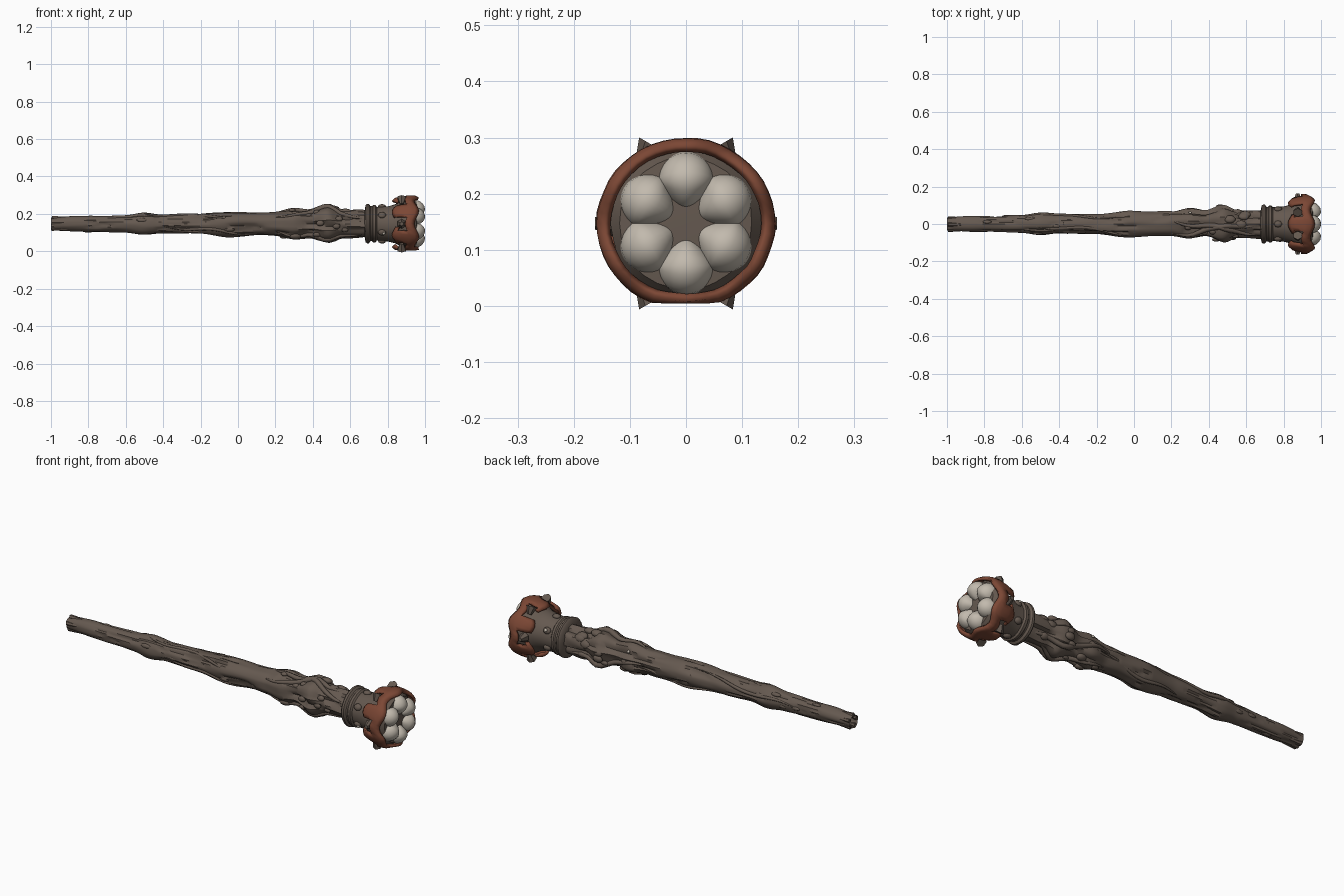
import bpy, bmesh, math, random
from mathutils import Vector, Matrix, noise

random.seed(4)
cube = bpy.data.objects.get("Cube")
if cube:
    bpy.data.objects.remove(cube)

CZ = 0.147  # height of the staff axis


def material(name, rgb):
    m = bpy.data.materials.new(name)
    m.use_nodes = True
    m.diffuse_color = (*rgb, 1)
    bsdf = next(n for n in m.node_tree.nodes if n.type == 'BSDF_PRINCIPLED')
    bsdf.inputs["Base Color"].default_value = (*rgb, 1)
    bsdf.inputs["Roughness"].default_value = 0.8
    return m


BARK = material("bark brown", (0.13, 0.1, 0.08))
RUST = material("rust red", (0.2, 0.063, 0.035))
CREAM = material("cream", (0.54, 0.49, 0.42))


def finish(name, bm, mat, angle=40):
    bmesh.ops.recalc_face_normals(bm, faces=bm.faces[:])
    me = bpy.data.meshes.new(name)
    bm.to_mesh(me)
    bm.free()
    me.materials.append(mat)
    ob = bpy.data.objects.new(name, me)
    bpy.context.collection.objects.link(ob)
    bpy.ops.object.select_all(action='DESELECT')
    ob.select_set(True)
    bpy.context.view_layer.objects.active = ob
    bpy.ops.object.shade_smooth_by_angle(angle=math.radians(angle))
    return ob


def radial(x, r, a):
    """Point at angle a around the staff axis, zero facing +y."""
    return Vector((x, r * math.cos(a), CZ + r * math.sin(a)))


def lathe(bm, rings, n, shape, caps=True):
    """Skin rings of n points; shape(x, r, a) gives each point."""
    loops = [[bm.verts.new(shape(x, r, math.tau * i / n)) for i in range(n)] for x, r in rings]
    for p, q in zip(loops, loops[1:]):
        for i in range(n):
            j = (i + 1) % n
            bm.faces.new((p[i], p[j], q[j], q[i]))
    if caps:
        bm.faces.new(loops[0])
        bm.faces.new(loops[-1])


def interpolate(points, x):
    for (x0, r0), (x1, r1) in zip(points, points[1:]):
        if x <= x1:
            t = (x - x0) / (x1 - x0)
            t = t * t * (3 - 2 * t)
            return r0 + (r1 - r0) * t
    return points[-1][1]


# Gnarled shaft with swellings, lengthwise furrows and a hollow tip
PROFILE = [(-1, .035), (-.85, .041), (-.6, .046), (-.5, .058), (-.4, .049),
           (-.22, .052), (-.04, .068), (.1, .058), (.2, .063), (.3, .078),
           (.38, .066), (.48, .097), (.56, .068), (.7, .066)]


def bark_shape(x, r, a):
    d = Vector((x * 5, math.cos(a) * 1.3, math.sin(a) * 1.3))
    furrow = noise.noise(Vector((x * 6, math.cos(a) * 3, math.sin(a) * 3)))
    lump = noise.noise(d + Vector((7, 2, 5)))
    rough = 0.06 + 0.1 * max(0, min(1, x + 0.4))
    scale = 1 + rough * lump * 1.4 + rough * furrow * 1.2
    if furrow < -0.25:
        scale -= 0.08
    return radial(x, r * scale, a)


bm = bmesh.new()
steps = 150
rings = [(-0.965, 0.012), (-0.975, 0.024)]
for i in range(steps + 1):
    x = -1 + 1.7 * i / steps
    rings.append((x, interpolate(PROFILE, x)))
lathe(bm, rings, 32, bark_shape)
finish("staff_shaft", bm, BARK)

# Splinters around the hollow tip
for i in range(5):
    a = math.tau * i / 5 + 0.4
    bm = bmesh.new()
    bmesh.ops.create_cone(bm, cap_ends=True, segments=6, radius1=0.012, radius2=0.006, depth=0.09,
                          matrix=Matrix.Translation(radial(-0.95, 0.032, a)) @ Matrix.Rotation(math.pi / 2, 4, 'Y'))
    finish("tip_splinter", bm, BARK)

# Collar with a raised lip, flaring into the cup that holds the head
bm = bmesh.new()
lathe(bm, [(.675, .06), (.682, .098), (.69, .105), (.7, .104), (.708, .093), (.716, .093),
           (.722, .099), (.735, .099), (.742, .09), (.8, .094), (.84, .104), (.88, .125),
           (.93, .135), (.955, .118), (.96, .06)], 28,
      lambda x, r, a: radial(x, r * (1 + 0.04 * noise.noise(Vector((x * 12, 2 * math.cos(a), 2 * math.sin(a))))), a))
finish("collar_and_cup", bm, BARK)


def knob(name, x, r, a, size, stretch, mat):
    """Flattened lump lying on the bark."""
    bm = bmesh.new()
    bmesh.ops.create_icosphere(bm, subdivisions=2, radius=size)
    out = radial(0, 1, a) - radial(0, 0, a)
    basis = Matrix((Vector((1, 0, 0)), out.cross(Vector((1, 0, 0))), out)).transposed().to_4x4()
    bm.transform(Matrix.Translation(radial(x, r, a)) @ basis @ Matrix.Diagonal((stretch, 1, 0.7, 1)))
    finish(name, bm, mat, 60)


# Knots and ringed burls on the thick part of the shaft
for i in range(22):
    x = random.uniform(.22, .62)
    knob("bark_knot", x, interpolate(PROFILE, x) * 0.98, i * 2.4, random.uniform(.012, .024), 1.4, BARK)
for i in range(14):
    x = random.uniform(-.85, .2)
    knob("small_knot", x, interpolate(PROFILE, x) * 0.93, i * 2.4, random.uniform(.008, .014), 2.6, BARK)
for i in range(6):
    knob("collar_knot", .77, .093, math.tau * (i + .5) / 6, .018, 1.2, BARK)
for x, r, a in ((.26, .07, -2.0), (.78, .105, -2.62), (.3, .08, .7), (.77, .105, .52)):
    knob("pale_fleck", x, r, a, .008, 1, CREAM)


# Twisting roots running along the shaft
def vine(start, end, a0, twist, thick):
    cu = bpy.data.curves.new("twisted_root", 'CURVE')
    cu.dimensions = '3D'
    cu.bevel_depth = thick
    cu.bevel_resolution = 2
    sp = cu.splines.new('POLY')
    n = 18
    sp.points.add(n - 1)
    for i, p in enumerate(sp.points):
        t = i / (n - 1)
        x = start + (end - start) * t
        a = a0 + twist * t + 0.2 * math.sin(9 * t)
        p.co = (*radial(x, interpolate(PROFILE, x) * 0.98, a), 1)
        p.radius = 0.3 + math.sin(math.pi * t)
    cu.materials.append(BARK)
    ob = bpy.data.objects.new("twisted_root", cu)
    bpy.context.collection.objects.link(ob)


for i in range(5):
    vine(.2, .69, i * math.tau / 5, 1.3 if i % 2 else -1.1, .011)
for i in range(4):
    vine(-.7 + i * .15, -.1 + i * .12, i * 1.7, .9, .007)

# Rust husk: a scalloped ring with six openings toward the collar
bm = bmesh.new()
HUSK = [(.835, .122), (.85, .137), (.885, .146), (.905, .151), (.935, .15), (.955, .138)]


def husk_shape(x, r, a):
    wave = math.cos(6 * (a - math.pi / 2))
    ripple = 1 + 0.02 * noise.noise(Vector((x * 8, 3 * math.cos(a), 3 * math.sin(a))))
    p = radial(x + 0.012 * wave * (1 if x > .9 else -1), r * ripple, a)
    p.y *= 1.05
    p.z = max(p.z, 0.006)
    return p


lathe(bm, HUSK, 48, husk_shape, caps=False)
gone = []
for f in bm.faces:
    c = f.calc_center_median()
    a = math.atan2(c.z - CZ, c.y)
    if c.x < .9 and math.cos(6 * (a - math.pi / 2)) < 0.1:
        if c.x > .855 or math.cos(3 * (a - math.pi / 2)) < 0.3:
            gone.append(f)
bmesh.ops.delete(bm, geom=gone, context='FACES')
ob = finish("rust_husk", bm, RUST)
mod = ob.modifiers.new("thickness", 'SOLIDIFY')
mod.thickness = 0.014
mod.offset = -0.8

# Dark thorns poking out of the husk openings
for i in range(6):
    a = math.tau * i / 6
    bm = bmesh.new()
    bmesh.ops.create_cone(bm, cap_ends=True, segments=6, radius1=.026, radius2=.011, depth=.04,
                          matrix=Matrix.Translation(radial(.875, .142, a)) @ Matrix.Rotation(math.pi / 2 - a, 4, 'X')
                          @ Matrix.Rotation(math.pi, 4, 'X'))
    bm.transform(Matrix.Translation((0, 0, 0)))
    finish("husk_thorn", bm, BARK, 25)

# Six plump lobes arranged as a flower on the end
for i in range(6):
    a = math.pi / 2 + math.tau * i / 6
    bm = bmesh.new()
    bmesh.ops.create_uvsphere(bm, u_segments=20, v_segments=14, radius=1)
    for v in bm.verts:
        # narrow each lobe toward the middle of the flower
        inward = max(0, -v.co.y)
        v.co.z *= 1 - 0.45 * inward
        v.co.x -= 0.25 * inward
    bm.transform(Matrix.Translation(radial(.943, .075, a)) @ Matrix.Rotation(a, 4, 'X')
                 @ Matrix.Diagonal((.057, .053, .05, 1)))
    finish("cream_lobe", bm, CREAM, 60)
